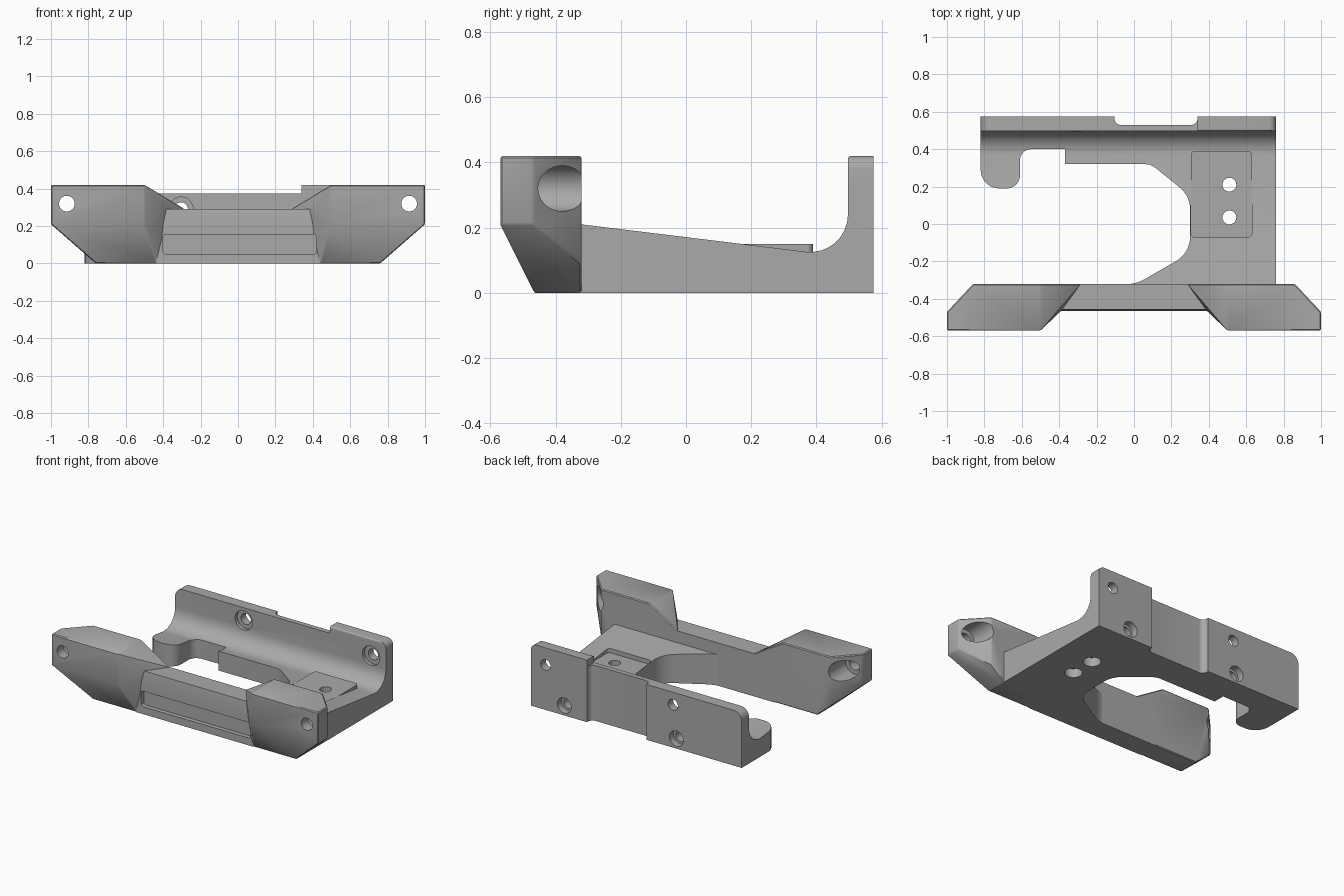
import bpy, bmesh, math
from mathutils import Vector

if "Cube" in bpy.data.objects:
    bpy.data.objects.remove(bpy.data.objects["Cube"], do_unlink=True)

grey = bpy.data.materials.new("mid grey")
grey.use_nodes = True
COLOUR = (0.4, 0.4, 0.4, 1)
grey.diffuse_color = COLOUR
grey.node_tree.nodes["Principled BSDF"].inputs["Base Color"].default_value = COLOUR


def make(name, bm):
    bmesh.ops.recalc_face_normals(bm, faces=bm.faces)
    mesh = bpy.data.meshes.new(name)
    bm.to_mesh(mesh)
    bm.free()
    mesh.materials.append(grey)
    obj = bpy.data.objects.new(name, mesh)
    bpy.context.collection.objects.link(obj)
    return obj


def rounded(points, steps=8):
    """Outline with corners given as (u, v) or (u, v, radius)."""
    out = []
    for i, p in enumerate(points):
        c = Vector(p[:2])
        if len(p) == 2:
            out.append(c)
            continue
        a = (Vector(points[i - 1][:2]) - c).normalized()
        b = (Vector(points[(i + 1) % len(points)][:2]) - c).normalized()
        half = a.angle(b) / 2
        r = p[2]
        centre = c + (a + b).normalized() * r / math.sin(half)
        start = c + a * r / math.tan(half) - centre
        end = c + b * r / math.tan(half) - centre
        sweep = math.pi - 2 * half
        for k in range(steps + 1):
            t = k / steps
            out.append(centre + (start * math.sin((1 - t) * sweep)
                                 + end * math.sin(t * sweep)) / math.sin(sweep))
    return out


def prism(name, outline, axis, low, high):
    """Extrude a 2D outline along the axis x, y or z."""
    place = {"x": lambda u, v, w: (w, u, v),
             "y": lambda u, v, w: (u, w, v),
             "z": lambda u, v, w: (u, v, w)}[axis]
    bm = bmesh.new()
    face = bm.faces.new([bm.verts.new(place(u, v, low)) for u, v in rounded(outline)])
    new = bmesh.ops.extrude_face_region(bm, geom=[face])["geom"]
    shift = Vector(place(0, 0, high - low))
    bmesh.ops.translate(bm, vec=shift, verts=[g for g in new if isinstance(g, bmesh.types.BMVert)])
    return make(name, bm)


def cylinder(u, v, r, axis, low, high, sides=32):
    ring = [(u + r * math.cos(math.tau * i / sides), v + r * math.sin(math.tau * i / sides))
            for i in range(sides)]
    return prism("hole_cutter", ring, axis, low, high)


def rect(u0, v0, u1, v1, r=None):
    corner = () if r is None else (r,)
    return [p + corner for p in ((u0, v0), (u1, v0), (u1, v1), (u0, v1))]


def apply(obj, mod):
    bpy.context.view_layer.objects.active = obj
    bpy.ops.object.modifier_apply(modifier=mod.name)


def combine(obj, other, operation="DIFFERENCE"):
    mod = obj.modifiers.new("combine", "BOOLEAN")
    mod.operation, mod.solver, mod.object = operation, "EXACT", other
    apply(obj, mod)
    bpy.data.objects.remove(other, do_unlink=True)


def finish(obj):
    bpy.ops.object.select_all(action="DESELECT")
    obj.select_set(True)
    bpy.context.view_layer.objects.active = obj
    bpy.ops.object.shade_smooth_by_angle(angle=math.radians(28))


# Faceted end block of the front bar, side = -1 or 1
def end_block(side):
    corners = [(.5, -.57, .42), (.5, -.32, .42), (.86, -.32, .42), (1, -.47, .42), (1, -.57, .42),
               (1, -.57, .21), (.5, -.57, .21), (1, -.47, .21), (.86, -.32, .09),
               (.39, -.465, .29), (.285, -.32, .29), (.44, -.465, .06), (.82, -.465, .06),
               (.76, -.465, 0), (.76, -.32, 0), (.285, -.32, 0), (.44, -.465, 0)]
    bm = bmesh.new()
    for x, y, z in corners:
        bm.verts.new((side * x, y, z))
    hull = bmesh.ops.convex_hull(bm, input=bm.verts)
    loose = [v for v in bm.verts if not v.link_faces]
    bmesh.ops.delete(bm, geom=loose, context="VERTS")
    bmesh.ops.dissolve_limit(bm, angle_limit=math.radians(2), verts=bm.verts, edges=bm.edges)
    obj = make("end_block", bm)
    bevel = obj.modifiers.new("bevel", "BEVEL")
    bevel.width, bevel.segments = .006, 1
    apply(obj, bevel)
    return obj


# Front bar with recessed panel and counterbored end holes
front_bar = prism("front_bar", [(-.465, 0), (-.465, .22), (-.457, .29), (-.32, .29), (-.32, 0)],
                  "x", -.5, .5)
combine(front_bar, prism("trim", [(-.39, .4), (-.39, .29), (-.44, .06), (-.44, -.1), (-.6, -.1), (-.6, .4)],
                         "y", -.6, -.2))
combine(front_bar, prism("trim", [(.39, .4), (.39, .29), (.44, .06), (.44, -.1), (.6, -.1), (.6, .4)],
                         "y", -.6, -.2))
for side in (-1, 1):
    combine(front_bar, end_block(side), "UNION")
combine(front_bar, prism("slot", rect(-.4, .05, .42, .155, .015), "y", -.6, -.435))
for side in (-1, 1):
    combine(front_bar, cylinder(side * .915, .32, .042, "y", -.7, -.2))
    combine(front_bar, cylinder(side * .915, .32, .07, "y", -.5, -.2))
finish(front_bar)

# Sloping tray and rear wall: side profile, trimmed by plan and elevation outlines
tray = prism("tray_and_rear_wall",
             [(-.33, 0), (.575, 0), (.575, .42), (.497, .42, .01), (.497, .11, .115), (-.33, .211)],
             "x", -.9, .9)
plan = [(.76, -.34), (.76, .575), (.34, .575), (.34, .53, .035), (-.105, .53, .035),
        (-.105, .575), (-.82, .575), (-.82, .19, .1), (-.61, .19, .07), (-.61, .4, .06),
        (-.37, .4), (-.37, .32), (.09, .32, .1), (.3, .15, .15), (.3, -.155, .15),
        (.01, -.322, .2), (-.2, -.322), (-.2, -.34)]
combine(tray, prism("plan", plan, "z", -.1, .6), "INTERSECT")
elevation = [(-.82, 0), (.76, 0), (.76, .42, .04), (.34, .42), (.34, .375), (-.82, .375, .06)]
combine(tray, prism("elevation", elevation, "y", -.6, .7), "INTERSECT")

# Level mounting pad, part pocket and part raised, with two screw holes
combine(tray, prism("pocket", rect(.305, -.07, .63, .39, .02), "z", .15, .3))
combine(tray, prism("pad", rect(.305, -.07, .63, .39, .02), "z", .05, .15), "UNION")
for y in (.035, .21):
    combine(tray, cylinder(.51, y, .037, "z", -.1, .3))
    combine(tray, cylinder(.51, y, .055, "z", -.1, .06))

# Rear wall screw holes, recessed from the front above and from the back below
for x, z in ((.65, .305), (-.305, .29)):
    combine(tray, cylinder(x, z, .037, "y", .3, .7))
    combine(tray, cylinder(x, z, .065, "y", .3, .52))
for x in (.51, -.33):
    combine(tray, cylinder(x, .067, .052, "y", .53, .7))
    combine(tray, cylinder(x, .067, .035, "y", .45, .7))
finish(tray)
